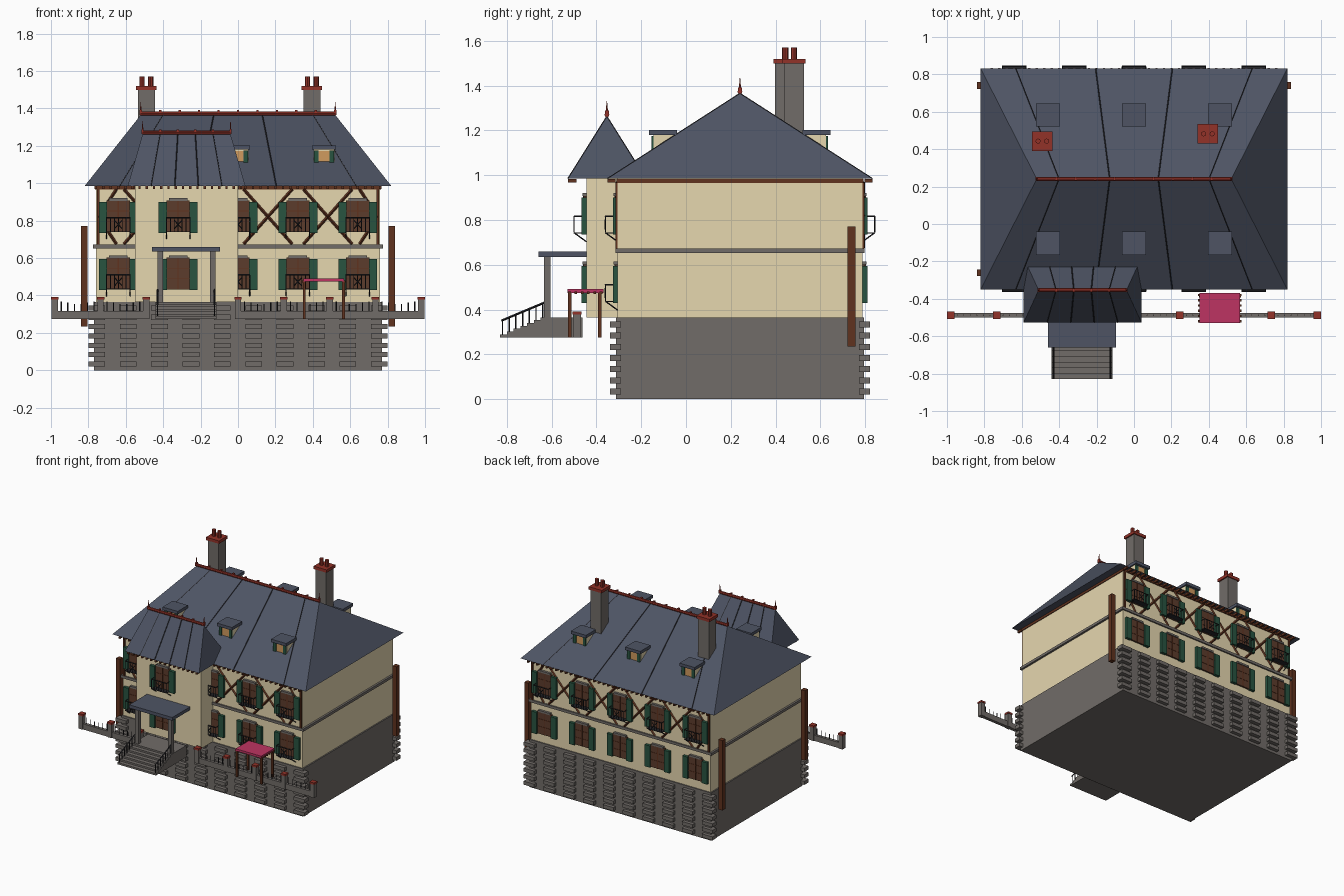
import bpy, bmesh
from mathutils import Vector, Matrix

cube = bpy.data.objects.get("Cube")
if cube:
    bpy.data.objects.remove(cube, do_unlink=True)


def material(name, r, g, b):
    lin = [((c / 255 + 0.055) / 1.055) ** 2.4 for c in (r, g, b)] + [1.0]
    m = bpy.data.materials.new(name)
    m.use_nodes = True
    m.diffuse_color = lin
    m.node_tree.nodes["Principled BSDF"].inputs["Base Color"].default_value = lin
    return m


CREAM = material("cream plaster", 230, 215, 175)
STONE = material("grey stone", 113, 108, 104)
SLATE = material("blue slate", 78, 84, 100)
RED = material("red clay", 146, 50, 40)
BROWN = material("brown joinery", 92, 60, 44)
TIMBER = material("dark timber", 96, 50, 30)
GREEN = material("green shutter", 40, 84, 64)
IRON = material("black iron", 38, 38, 42)
AMBER = material("amber glass", 208, 155, 95)
PINK = material("pink cloth", 190, 52, 98)

parts = {}


def part(name, mat):
    if name not in parts:
        parts[name] = (bmesh.new(), mat)
    return parts[name][0]


def box(bm, x0, x1, y0, y1, z0, z1):
    size = Vector((abs(x1 - x0), abs(y1 - y0), abs(z1 - z0)))
    mid = Vector((x0 + x1, y0 + y1, z0 + z1)) / 2
    bmesh.ops.create_cube(bm, size=1, matrix=Matrix.Translation(mid) @ Matrix.Diagonal(size).to_4x4())


def block(bm, x, y, w, d, z0, z1):
    box(bm, x - w / 2, x + w / 2, y - d / 2, y + d / 2, z0, z1)


def bar(bm, a, b, r=0.003, sides=4, tip=None):
    a, b = Vector(a), Vector(b)
    rot = (b - a).to_track_quat('Z', 'Y').to_matrix().to_4x4()
    bmesh.ops.create_cone(bm, segments=sides, cap_ends=True, radius1=r, radius2=r if tip is None else tip,
                          depth=(b - a).length, matrix=Matrix.Translation((a + b) / 2) @ rot)


# Body, base and string course
FRONT, BACK, TOWER = -0.305, 0.788, -0.445
box(part("stone_base", STONE), -0.77, 0.77, FRONT - 0.008, BACK + 0.008, 0, 0.365)
box(part("main_walls", CREAM), -0.76, 0.76, FRONT, BACK, 0.365, 0.985)
box(part("entrance_tower", CREAM), -0.55, 0, TOWER, FRONT + 0.05, 0.365, 0.985)
box(part("string_course", STONE), -0.775, 0.775, FRONT - 0.01, BACK + 0.01, 0.652, 0.672)

# Raised stone blocks on front and back of the base
bm = part("base_blocks", STONE)
for y in (FRONT - 0.01, BACK + 0.01):
    for col in range(10):
        for row in range(7):
            block(bm, -0.755 + col * 1.51 / 9, y, 0.09, 0.05, 0.02 + row * 0.05, 0.047 + row * 0.05)


# Hipped roofs with seams, ridge tiles and finials
def hip_roof(prefix, x0, x1, y0, y1, eave, ridge, inset, seams):
    bm = part(prefix + "_roof", SLATE)
    ym, cx = (y0 + y1) / 2, (x0 + x1) / 2
    base = [bm.verts.new(p) for p in ((x0, y0, eave), (x1, y0, eave), (x1, y1, eave), (x0, y1, eave))]
    l, r = bm.verts.new((x0 + inset, ym, ridge)), bm.verts.new((x1 - inset, ym, ridge))
    a, b, c, d = base
    for f in ((a, b, r, l), (b, c, r), (c, d, l, r), (d, a, l), (d, c, b, a)):
        bm.faces.new(f)
    half, top = (x1 - x0) / 2, (x1 - x0) / 2 - inset
    lines = part(prefix + "_roof_seams", IRON)
    for s in seams:
        for y in (y0, y1):
            bar(lines, (cx + s * half, y, eave), (cx + s * top, ym, ridge), 0.003)
    crest = part(prefix + "_ridge", RED)
    bar(crest, (x0 + inset, ym, ridge + 0.008), (x1 - inset, ym, ridge + 0.008), 0.011, 8)
    count = round(2 * top / 0.1)
    for i in range(count + 1):
        block(crest, cx - top + i * 2 * top / count, ym, 0.012, 0.018, ridge, ridge + 0.026)
    for x in (cx - top, cx + top):
        bar(crest, (x, ym, ridge), (x, ym, ridge + 0.07), 0.007, 6, 0.001)


hip_roof("main", -0.82, 0.82, -0.35, 0.832, 0.985, 1.365, 0.3, (-0.77, -0.25, 0.25, 0.77))
hip_roof("tower", -0.59, 0.04, -0.527, -0.18, 0.985, 1.262, 0.08, (-0.6, -0.2, 0.2, 0.6))

# Eave boards and small rafter ends
bm = part("eave_boards", TIMBER)
box(bm, -0.765, 0.765, FRONT - 0.006, BACK + 0.006, 0.966, 0.984)
for y in (-0.333, 0.815):
    for i in range(39):
        block(bm, -0.76 + i * 0.04, y, 0.012, 0.036, 0.968, 0.984)
for i in range(16):
    block(bm, -0.565 + i * 0.0387, -0.508, 0.012, 0.036, 0.968, 0.984)

# Chimneys
for x, y in ((-0.49, 0.443), (0.395, 0.482)):
    block(part("chimney_stacks", STONE), x, y, 0.09, 0.09, 1.1, 1.5)
    block(part("chimney_caps", RED), x, y, 0.11, 0.105, 1.498, 1.52)
    for dx in (-0.023, 0.023):
        bar(part("chimney_pots", RED), (x + dx, y, 1.515), (x + dx, y, 1.57), 0.014, 8)

# Dormers on both slopes
for s in (-1, 1):
    for x in (-0.46, 0, 0.46):
        face = 0.24 + s * 0.385
        box(part("dormer_walls", CREAM), x - 0.055, x + 0.055, face, face - s * 0.13, 1.08, 1.185)
        block(part("dormer_roofs", SLATE), x, 0.24 + s * 0.343, 0.128, 0.124, 1.18, 1.203)
        box(part("dormer_glass", AMBER), x - 0.028, x + 0.028, face, face + s * 0.006, 1.115, 1.172)
        for t in (-1, 1):
            box(part("dormer_shutters", GREEN), x + t * 0.03, x + t * 0.054, face, face + s * 0.009, 1.11, 1.175)


# Shuttered windows and iron balconies
def window(x, wall, s, z, balcony):
    box(part("window_panels", BROWN), x - 0.062, x + 0.062, wall, wall + s * 0.012, z, z + 0.17)
    box(part("window_lintels", STONE), x - 0.05, x + 0.05, wall, wall + s * 0.018, z + 0.168, z + 0.182)
    bars = part("window_bars", TIMBER)
    box(bars, x - 0.003, x + 0.003, wall, wall + s * 0.015, z, z + 0.17)
    for h in (0.055, 0.112):
        box(bars, x - 0.062, x + 0.062, wall, wall + s * 0.014, z + h, z + h + 0.004)
    for t in (-1, 1):
        box(part("shutters", GREEN), x + t * 0.06, x + t * 0.104, wall, wall + s * 0.022, z - 0.004, z + 0.162)
    if not balcony:
        return
    bm = part("balconies", IRON)
    out, low, high = wall + s * 0.055, z + 0.005, z + 0.078
    box(bm, x - 0.065, x + 0.065, wall, out, low - 0.004, low)
    bar(bm, (x - 0.065, out, high), (x + 0.065, out, high), 0.004)
    for i in range(7):
        bx = x - 0.063 + i * 0.021
        bar(bm, (bx, out, low), (bx, out, high), 0.0025)
    for t in (-1, 1):
        bx = x + t * 0.063
        bar(bm, (bx, wall, high), (bx, out, high))
        bar(bm, (bx, out, low), (bx, wall, low - 0.04))
        bar(bm, (x - t * 0.02, out, low + 0.015), (x + t * 0.02, out, high - 0.015))


HIGH, LOW = 0.738, 0.432
for x in (-0.64, -0.32, 0, 0.32, 0.64):
    window(x, BACK, 1, HIGH, True)
    window(x, BACK, 1, LOW, False)
    on_tower = x == -0.32
    wall = TOWER if on_tower else FRONT
    window(x, wall, -1, HIGH, True)
    window(x, wall, -1, LOW, not on_tower)

# Crossed timber framing on the upper floor
bm = part("timber_framing", TIMBER)
for y in (FRONT - 0.003, BACK + 0.003):
    for x in (-0.48, -0.16, 0.16, 0.48):
        for t in (-0.13, 0.13):
            bar(bm, (x - t, y, 0.675), (x + t, y, 0.968), 0.008)
    for t in (-1, 1):
        block(bm, t * 0.748, y, 0.014, 0.012, 0.672, 0.968)
        bar(bm, (t * 0.745, y, 0.82), (t * 0.65, y, 0.968), 0.008)
        bar(bm, (t * 0.745, y, 0.82), (t * 0.65, y, 0.675), 0.008)

# Downpipes
for x, y in ((0.822, 0.74), (-0.822, 0.74), (-0.822, -0.26)):
    block(part("downpipes", TIMBER), x, y, 0.034, 0.036, 0.235, 0.77)

# Entrance stairs, hand rails and porch
bm = part("entrance_stairs", STONE)
for i in range(7):
    box(bm, -0.44, -0.115, -0.83 + i * 0.03, -0.462, 0.275, 0.289 + i * 0.0127)
for x in (-0.43, -0.125):
    rail = part("stair_rails", IRON)
    bar(rail, (x, -0.825, 0.35), (x, -0.63, 0.432), 0.005)
    for i in range(7):
        y = -0.82 + i * 0.03
        bar(rail, (x, y, 0.285 + i * 0.0127), (x, y, 0.352 + i * 0.0127), 0.003)
box(part("porch_roof", SLATE), -0.46, -0.095, -0.66, TOWER, 0.635, 0.66)
for x in (-0.415, -0.135):
    block(part("porch_posts", STONE), x, -0.62, 0.03, 0.03, 0.365, 0.637)

# Garden wall with railings and capped posts
FENCE = -0.487
for start, end, n in ((0, 0.98, 4), (-0.98, -0.49, 2)):
    box(part("garden_wall", STONE), start, end, FENCE - 0.012, FENCE + 0.012, 0.275, 0.318)
    step = (end - start) / n
    for i in range(n + 1):
        x = start + i * step
        block(part("wall_posts", STONE), x, FENCE, 0.034, 0.034, 0.275, 0.38)
        block(part("post_caps", RED), x, FENCE, 0.04, 0.04, 0.378, 0.392)
        if i < n:
            for k in range(1, 7):
                h = 0.352 + 0.006 * abs(k - 3.5)
                bar(part("wall_railings", IRON), (x + k * step / 7, FENCE, 0.315), (x + k * step / 7, FENCE, h), 0.003)

# Canopy with scalloped edge
box(part("canopy_cloth", PINK), 0.35, 0.568, -0.53, -0.368, 0.474, 0.491)
for x in (0.35, 0.568):
    for i in range(6):
        block(part("canopy_trim", TIMBER), x, -0.52 + i * 0.028, 0.016, 0.012, 0.47, 0.48)
    for y in (-0.52, -0.385):
        block(part("canopy_legs", TIMBER), (x - 0.459) * 0.96 + 0.459, y, 0.015, 0.015, 0.275, 0.476)

# Turn the collected parts into objects
for name, (bm, mat) in parts.items():
    bmesh.ops.recalc_face_normals(bm, faces=bm.faces)
    mesh = bpy.data.meshes.new(name)
    bm.to_mesh(mesh)
    bm.free()
    mesh.materials.append(mat)
    bpy.context.collection.objects.link(bpy.data.objects.new(name, mesh))
